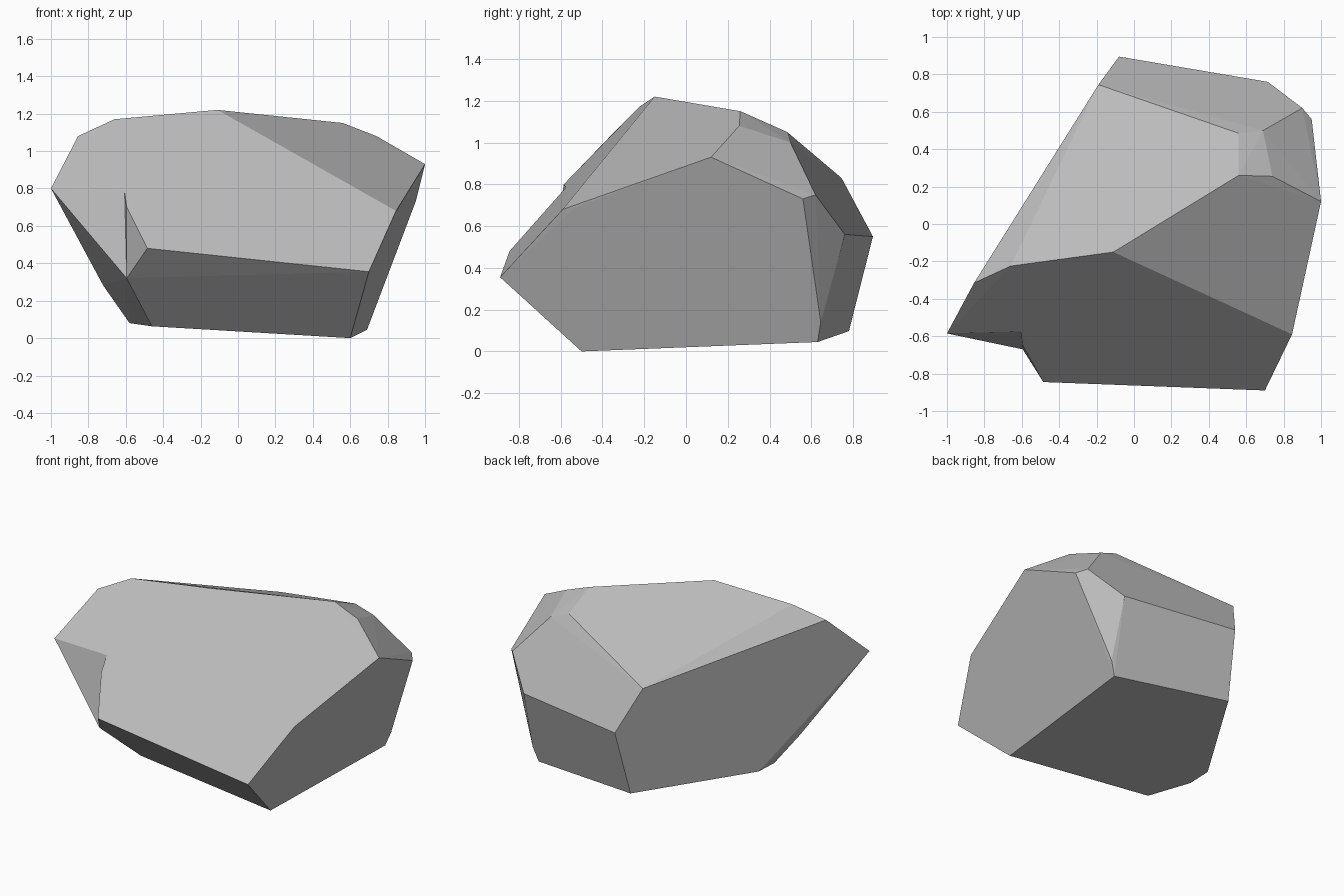
import bpy
import bmesh

cube = bpy.data.objects.get("Cube")
if cube:
    bpy.data.objects.remove(cube, do_unlink=True)

# Stone colour
stone = bpy.data.materials.new("stone grey")
stone.use_nodes = True
grey = (0.5, 0.5, 0.5, 1)
stone.diffuse_color = grey
stone.node_tree.nodes["Principled BSDF"].inputs["Base Color"].default_value = grey
stone.node_tree.nodes["Principled BSDF"].inputs["Roughness"].default_value = 0.9


def convex_block(name, corners):
    """Flat-faced block wrapped tightly around a few corner points."""
    bm = bmesh.new()
    for corner in corners:
        bm.verts.new(corner)
    hull = bmesh.ops.convex_hull(bm, input=bm.verts[:])
    spare = {g for key in ("geom_interior", "geom_unused") for g in hull[key]}
    bmesh.ops.delete(bm, geom=[g for g in spare if isinstance(g, bmesh.types.BMVert)],
                     context="VERTS")
    bmesh.ops.recalc_face_normals(bm, faces=bm.faces[:])
    mesh = bpy.data.meshes.new(name)
    bm.to_mesh(mesh)
    bm.free()
    mesh.materials.append(stone)
    block = bpy.data.objects.new(name, mesh)
    bpy.context.collection.objects.link(block)
    return block


# Corners where the body and the pointed spur meet
crest_left = (-0.66, -0.225, 1.17)
crest = (-0.11, -0.15, 1.22)
back_top = (-0.19, 0.745, 0.83)
back_tip = (-0.08, 0.895, 0.55)
base_back = (-0.12, 0.78, 0.097)
base_left = (-0.58, 0.03, 0.086)
base_left_front = (-0.58, -0.14, 0.08)
base_front = (-0.46, -0.41, 0.063)
notch_top = (-0.6, -0.575, 0.785)
notch_foot = (-0.595, -0.67, 0.32)
shared = [crest_left, crest, back_top, back_tip, base_back, base_left,
          base_left_front, base_front, notch_top, notch_foot]

# Corners of the body alone
ridge_right = [(0.56, 0.26, 1.15), (0.74, 0.255, 1.08), (1.0, 0.12, 0.93)]
back_bevel = [(0.56, 0.485, 1.05), (0.69, 0.5, 1.0), (0.9, 0.62, 0.75),
              (0.95, 0.56, 0.73), (0.715, 0.76, 0.56)]
front_edge = [(0.7, -0.89, 0.355), (-0.485, -0.845, 0.48), (-0.595, -0.65, 0.7)]
right_edge = [(0.845, -0.59, 0.68), (0.855, -0.53, 0.69)]
base_right = [(0.6, -0.5, 0), (0.69, 0.63, 0.045), (0.725, 0.645, 0.14)]
body = convex_block("rock_body", shared + ridge_right + back_bevel
                    + front_edge + right_edge + base_right)

# Spur jutting out to the side, with the step beside it
spur = convex_block("rock_spur_helper", shared + [
    (-1.0, -0.585, 0.8), (-0.855, -0.315, 1.08), (-0.72, -0.22, 0.28)])
spur.hide_render = True
spur.hide_viewport = True

# Fuse both into one solid
union = body.modifiers.new("fuse_spur", "BOOLEAN")
union.operation = "UNION"
union.solver = "EXACT"
union.object = spur
bpy.context.view_layer.update()
fused = bpy.data.meshes.new_from_object(
    body.evaluated_get(bpy.context.evaluated_depsgraph_get()))
body.modifiers.clear()
body.data = fused
bpy.data.objects.remove(spur, do_unlink=True)
body.name = "rock"

# Merge nearly flat triangles into broad facets
bm = bmesh.new()
bm.from_mesh(fused)
bmesh.ops.remove_doubles(bm, verts=bm.verts[:], dist=0.002)
bmesh.ops.dissolve_limit(bm, angle_limit=0.03, verts=bm.verts[:], edges=bm.edges[:])
for face in bm.faces:
    face.smooth = False
bm.to_mesh(fused)
bm.free()
